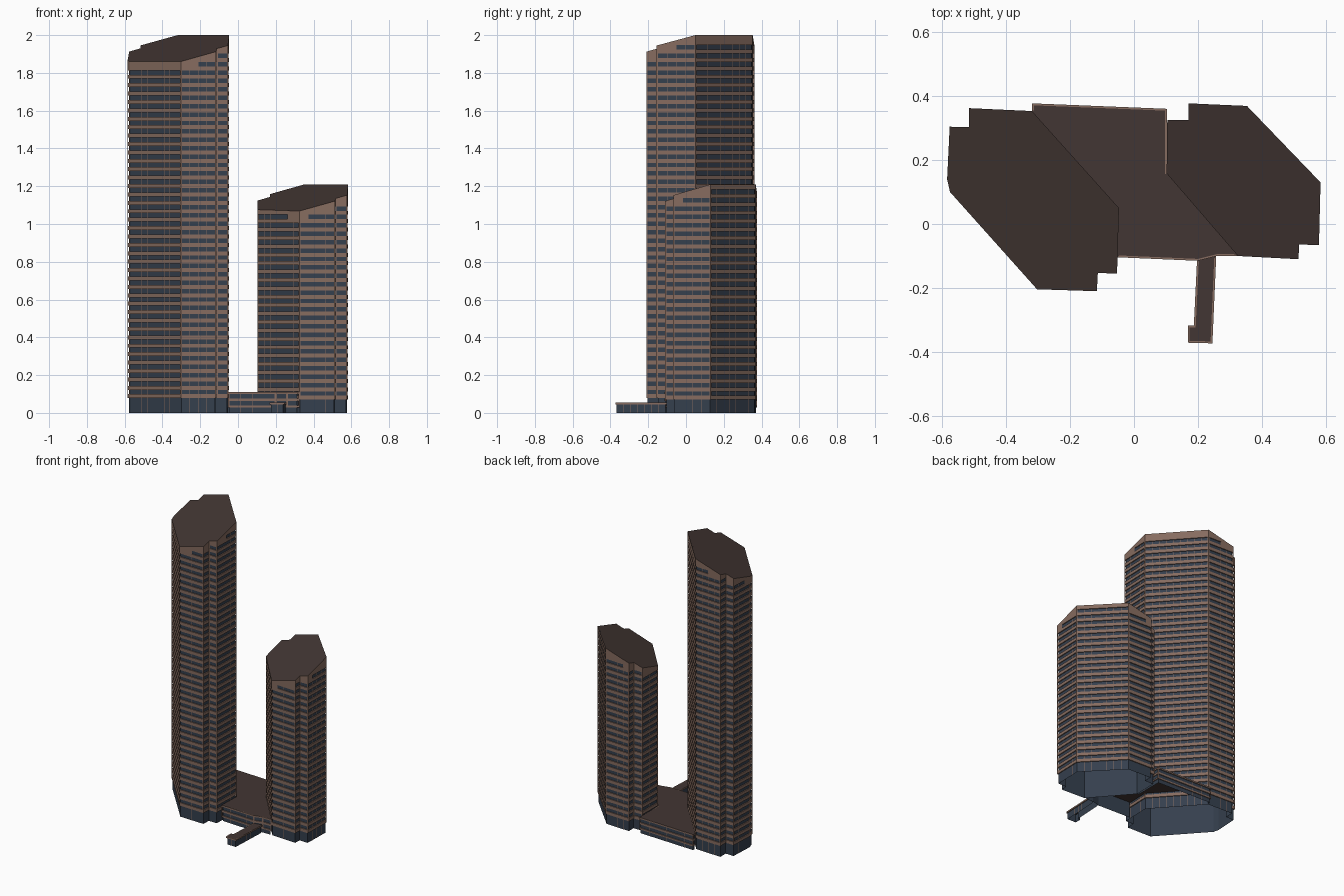
import bpy, bmesh
from mathutils import Vector

if "Cube" in bpy.data.objects:
    bpy.data.objects.remove(bpy.data.objects["Cube"])


def material(name, rgb):
    m = bpy.data.materials.new(name)
    m.diffuse_color = (*rgb, 1)
    m.use_nodes = True
    m.node_tree.nodes["Principled BSDF"].inputs["Base Color"].default_value = m.diffuse_color
    return m


STONE = material("stone", (0.24, 0.15, 0.115))
GLASS = material("glass", (0.035, 0.05, 0.075))
ROOF = material("roof", (0.055, 0.037, 0.033))


def finish(bm, name, mat):
    mesh = bpy.data.meshes.new(name)
    bm.to_mesh(mesh)
    bm.free()
    mesh.materials.append(mat)
    bpy.context.collection.objects.link(bpy.data.objects.new(name, mesh))


def inset(poly, d):
    # offset a clockwise outline inward
    out = []
    for i, p in enumerate(poly):
        a = (p - poly[i - 1]).normalized()
        b = (poly[(i + 1) % len(poly)] - p).normalized()
        na, nb = Vector((a.y, -a.x)), Vector((b.y, -b.x))
        out.append(p + (na + nb) * d / (1 + na.dot(nb)))
    return out


def face(bm, *pts):
    bm.faces.new([bm.verts.new(p) for p in pts])


def wall(bm, p, q, lo, hi_p, hi_q):
    face(bm, (*p, lo), (*p, hi_p), (*q, hi_q), (*q, lo))


def block(name, outline, bands, top, slope=False, skip=(), post=0.006, depth=0.006, cell=0.047):
    """Glass shell, raised stone bands, corner posts, mullions and a roof."""
    outer = [Vector(p) for p in outline]
    inner = inset(outer, depth)
    count = len(outer)
    edges = [i for i in range(count) if i not in skip]

    def height(p):
        if not slope:
            return top
        direction, start, drop = slope
        return min(top, top - (start - p.dot(direction)) * drop)

    glass, stone, roof = bmesh.new(), bmesh.new(), bmesh.new()
    for i in edges:
        j = (i + 1) % count
        p, q, gp, gq = outer[i], outer[j], inner[i], inner[j]
        length = (q - p).length
        wall(glass, gp, gq, 0, height(gp), height(gq))
        n = max(1, round(length / cell))
        out = (p - gp) + (q - gq)
        out = out.normalized() * 0.001
        for k in range(n):
            a, b = p.lerp(q, k / n), p.lerp(q, (k + 1) / n)
            ga, gb = gp.lerp(gq, k / n), gp.lerp(gq, (k + 1) / n)
            ha, hb = height(a), height(b)
            # bands with ledges; the last one fills up to the roof
            usable = [s for s in bands if s[1] <= min(ha, hb) + 1e-4]
            for s, (lo, hi) in enumerate(usable):
                last = slope and s == len(usable) - 1
                wall(stone, a, b, lo, ha if last else hi, hb if last else hi)
                face(stone, (*ga, lo), (*a, lo), (*b, lo), (*gb, lo))
                if not last:
                    face(stone, (*a, hi), (*ga, hi), (*gb, hi), (*b, hi))
            # mullions
            if k:
                w = (gq - gp).normalized() * 0.0012
                wall(stone, ga - w + out, ga + w + out, 0, min(ha, hb), min(ha, hb))
        # corner posts above the base
        t = min(0.3, post / length)
        for u, v in ((0, t), (1 - t, 1)):
            a, b = p.lerp(q, u), p.lerp(q, v)
            wall(stone, a, b, bands[0][0], height(a), height(b))
    face(roof, *[(*p, height(p)) for p in reversed(outer)])
    finish(glass, name + "_glass", GLASS)
    finish(stone, name + "_stone_bands", STONE)
    finish(roof, name + "_roof", ROOF)


def floors(start, step, thick, n):
    return [(start + i * step, start + i * step + thick) for i in range(n)]


# tall tower
tall = [(-0.516, 0.362), (-0.319, 0.353), (-0.047, 0.05), (-0.053, -0.155),
        (-0.113, -0.153), (-0.116, -0.21), (-0.303, -0.204), (-0.575, 0.1),
        (-0.584, 0.14), (-0.576, 0.304), (-0.516, 0.303)]
block("tall_tower", tall, floors(0.078, 0.0445, 0.021, 43), 2.0,
      (Vector((0.744, 0.668)), -0.0015, 0.389))

# short tower
short = [(0.17, 0.377), (0.353, 0.369), (0.583, 0.13), (0.578, -0.066),
         (0.516, -0.064), (0.514, -0.11), (0.325, -0.1), (0.102, 0.158),
         (0.104, 0.325), (0.17, 0.325)]
block("short_tower", short, floors(0.07, 0.0445, 0.021, 26), 1.21,
      (Vector((0.72, 0.694)), 0.510, 0.41))

# podium linking the towers
podium = [(-0.319, 0.377), (0.103, 0.36), (0.103, 0.158), (0.325, -0.1),
          (0.26, -0.1), (0.2, -0.115), (-0.052, -0.104), (-0.047, 0.05), (-0.319, 0.353)]
block("podium", podium, [(0.028, 0.038), (0.062, 0.076), (0.1, 0.11)], 0.11,
      skip=(2, 6, 7), cell=0.065)

# low entrance wing
wing = [(0.197, -0.113), (0.257, -0.1), (0.245, -0.373), (0.168, -0.371),
        (0.168, -0.317), (0.187, -0.317)]
block("entrance_wing", wing, [(0.045, 0.055)], 0.055, skip=(0,), cell=0.04)
